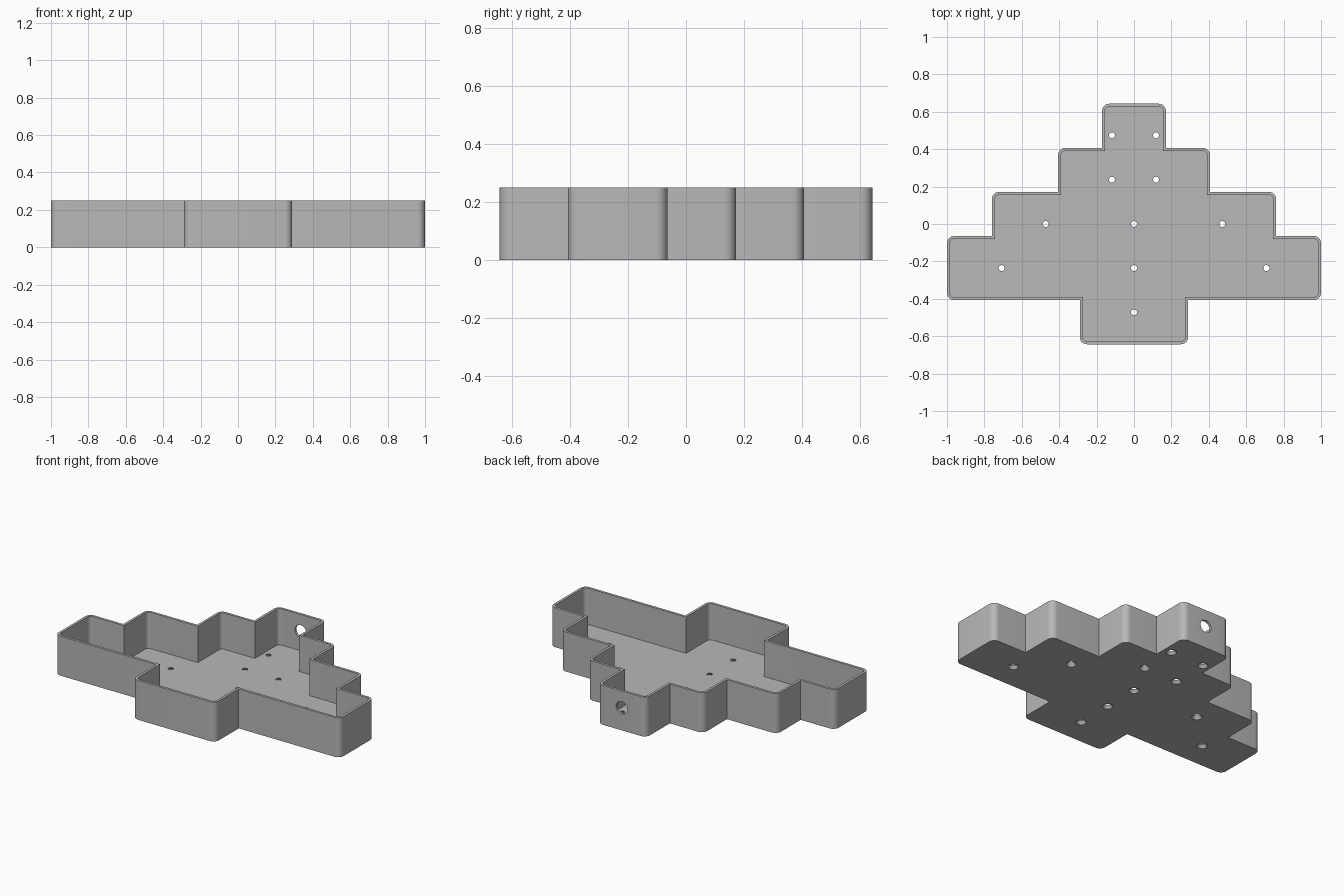
import bpy, bmesh, math
from mathutils import Matrix, Vector

HEIGHT, FLOOR, WALL, RADIUS = 0.25, 0.02, 0.016, 0.039
ARC_STEPS = 8

cube = bpy.data.objects.get("Cube")
if cube:
    bpy.data.objects.remove(cube, do_unlink=True)

grey = bpy.data.materials.new("plain_grey")
grey.use_nodes = True
COLOUR = (0.48, 0.48, 0.48, 1)
grey.diffuse_color = COLOUR
grey.node_tree.nodes["Principled BSDF"].inputs["Base Color"].default_value = COLOUR

# Stepped plan, right half from front to back, mirrored to a closed loop
half = [(0.29, -0.643), (0.29, -0.407), (1.0, -0.407), (1.0, -0.064),
        (0.76, -0.064), (0.76, 0.172), (0.407, 0.172), (0.407, 0.407),
        (0.171, 0.407), (0.171, 0.643)]
plan = [Vector(p) for p in half] + [Vector((-x, y)) for x, y in reversed(half)]


def outline(inset):
    """Plan moved inward, with outward corners rounded and inward ones sharp."""
    points = []
    radius = RADIUS - inset
    for i, corner in enumerate(plan):
        before = (corner - plan[i - 1]).normalized()
        after = (plan[(i + 1) % len(plan)] - corner).normalized()
        n1 = Vector((-before.y, before.x))
        n2 = Vector((-after.y, after.x))
        moved = corner + (n1 + n2) * inset
        if before.cross(after) < 0:
            points.append(moved)
            continue
        centre = moved + (n1 + n2) * radius
        for k in range(ARC_STEPS + 1):
            a = k / ARC_STEPS * math.pi / 2
            points.append(centre - (n1 * math.cos(a) + n2 * math.sin(a)) * radius)
    return points


def make_object(name, bm):
    bmesh.ops.recalc_face_normals(bm, faces=bm.faces)
    mesh = bpy.data.meshes.new(name)
    bm.to_mesh(mesh)
    bm.free()
    mesh.materials.append(grey)
    obj = bpy.data.objects.new(name, mesh)
    bpy.context.collection.objects.link(obj)
    return obj


def prism(name, points, bottom, top):
    bm = bmesh.new()
    face = bm.faces.new([bm.verts.new((p.x, p.y, bottom)) for p in points])
    made = bmesh.ops.extrude_face_region(bm, geom=[face])["geom"]
    verts = [g for g in made if isinstance(g, bmesh.types.BMVert)]
    bmesh.ops.translate(bm, verts=verts, vec=(0, 0, top - bottom))
    return make_object(name, bm)


def cut(target, cutter):
    cutter.hide_render = True
    mod = target.modifiers.new("cut", "BOOLEAN")
    mod.operation, mod.solver, mod.object = "DIFFERENCE", "EXACT", cutter
    bpy.context.view_layer.objects.active = target
    bpy.ops.object.modifier_apply(modifier=mod.name)
    bpy.data.objects.remove(cutter, do_unlink=True)


# Open tray: solid block with its inside hollowed out
tray = prism("stepped_tray", outline(0), 0, HEIGHT)
cut(tray, prism("cavity_cutter", outline(WALL), FLOOR, HEIGHT + 0.1))

# Countersunk screw holes in the floor, and a round cable port in the back wall
drill = bmesh.new()
spots = [(0, 0), (0, -0.236), (0, -0.472)]
for x, y in [(0.118, 0.474), (0.118, 0.237), (0.472, 0), (0.708, -0.236)]:
    spots += [(x, y), (-x, y)]
for x, y in spots:
    bmesh.ops.create_cone(drill, cap_ends=True, segments=24, radius1=0.0385,
                          radius2=0.0085, depth=FLOOR * 2,
                          matrix=Matrix.Translation((x, y, FLOOR / 2)))
bmesh.ops.create_cone(drill, cap_ends=True, segments=32, radius1=0.04, radius2=0.04,
                      depth=0.1, matrix=Matrix.Translation((0, 0.64, 0.143))
                      @ Matrix.Rotation(math.pi / 2, 4, "X"))
cut(tray, make_object("hole_cutter", drill))

bpy.ops.object.select_all(action="DESELECT")
tray.select_set(True)
bpy.context.view_layer.objects.active = tray
bpy.ops.object.shade_smooth_by_angle(angle=math.radians(30))
